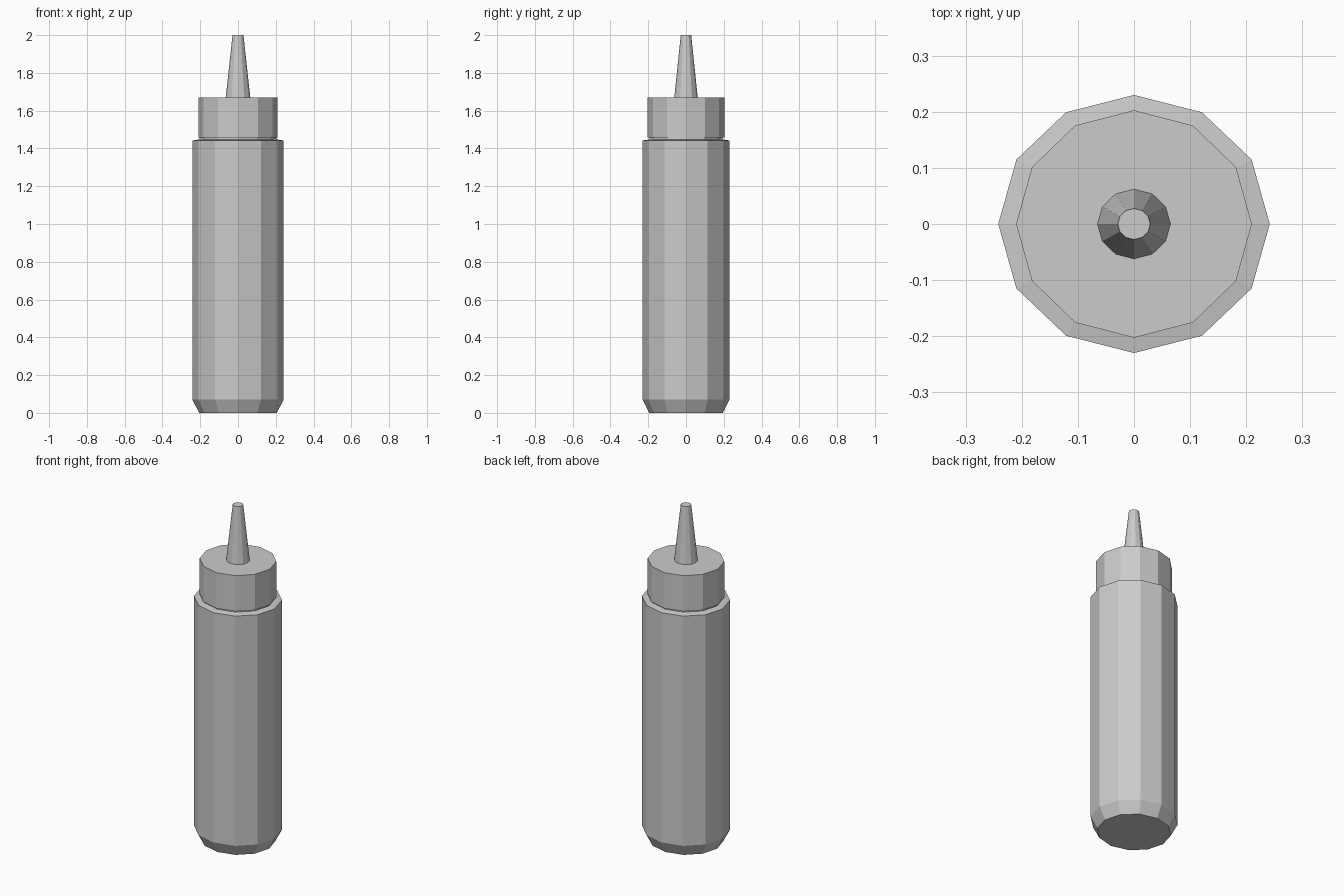
import bpy, bmesh
from math import cos, sin, pi

if "Cube" in bpy.data.objects:
    bpy.data.objects.remove(bpy.data.objects["Cube"])

SIDES = 12


def lathe(name, profile, depth=0.955):
    """Closed, flat-faced turned part from (radius, z) points, slightly narrower in y."""
    bm = bmesh.new()
    rings = []
    for r, z in profile:
        rings.append([bm.verts.new((r * cos(2 * pi * i / SIDES),
                                    r * depth * sin(2 * pi * i / SIDES), z))
                      for i in range(SIDES)])
    for a, b in zip(rings, rings[1:]):
        for i in range(SIDES):
            j = (i + 1) % SIDES
            bm.faces.new((a[i], a[j], b[j], b[i]))
    bm.faces.new(rings[0][::-1])
    bm.faces.new(rings[-1])
    bmesh.ops.recalc_face_normals(bm, faces=bm.faces)
    mesh = bpy.data.meshes.new(name)
    bm.to_mesh(mesh)
    bm.free()
    ob = bpy.data.objects.new(name, mesh)
    bpy.context.collection.objects.link(ob)
    return ob


# Bottle body with chamfered base and a short neck under the cap
lathe("bottle_body", [(0.205, 0), (0.242, 0.07), (0.242, 1.442),
                      (0.203, 1.448), (0.203, 1.457)], 0.95)
# Screw cap
lathe("cap", [(0.21, 1.457), (0.21, 1.67)], 0.965)
# Tapered nozzle
lathe("nozzle", [(0.065, 1.67), (0.029, 2.0)])
